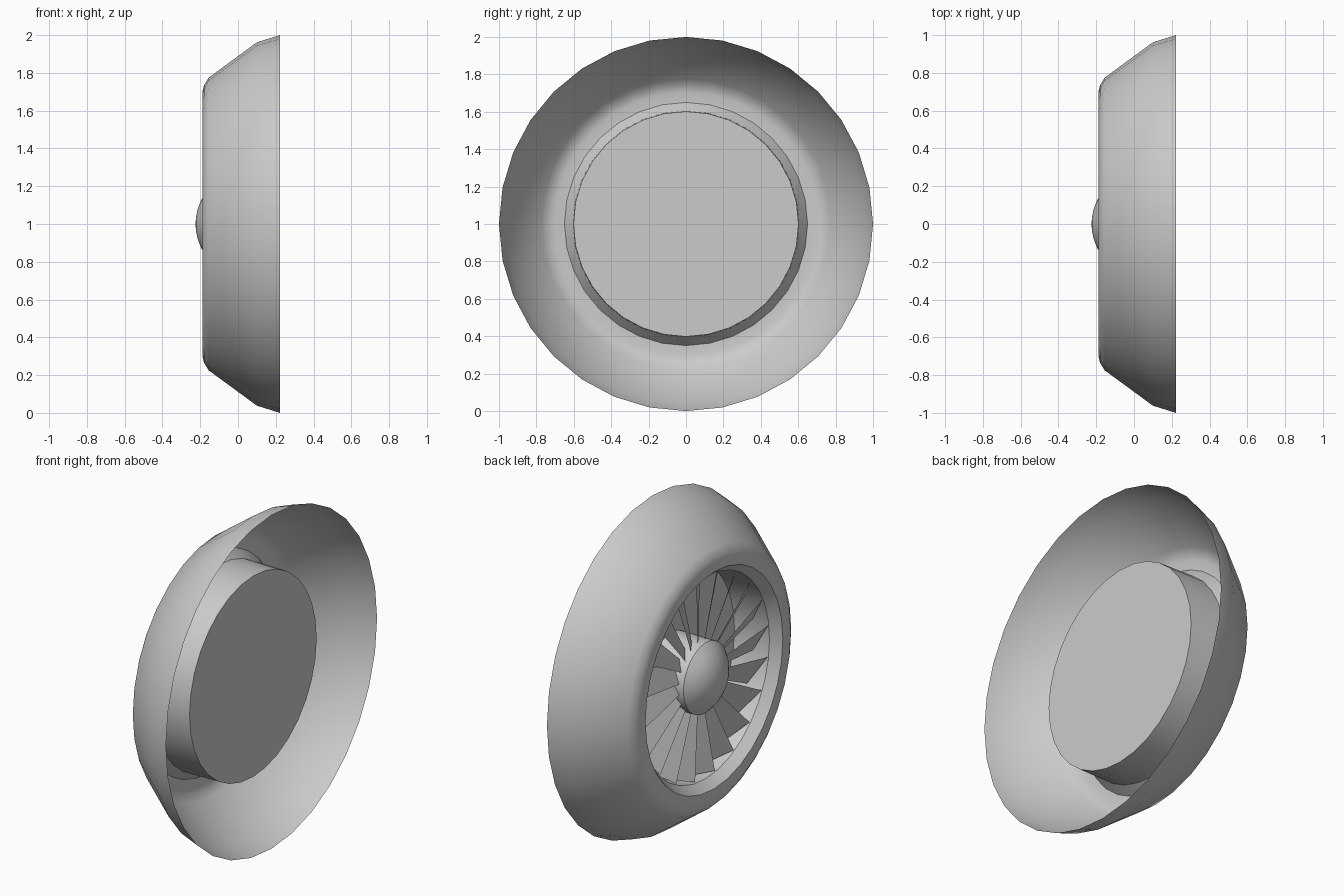
import bpy
import bmesh
from math import sin, cos, pi, radians
from mathutils import Vector

cube = bpy.data.objects.get("Cube")
if cube:
    bpy.data.objects.remove(cube, do_unlink=True)

SIDES = 32
BLADES = 20
AXIS_Z = 1.0

# single grey metal
metal = bpy.data.materials.new("light grey metal")
metal.use_nodes = True
GREY = (0.6, 0.6, 0.6, 1.0)
metal.diffuse_color = GREY
metal.node_tree.nodes["Principled BSDF"].inputs["Base Color"].default_value = GREY


def finish(name, bm, smooth=True):
    mesh = bpy.data.meshes.new(name)
    bm.to_mesh(mesh)
    bm.free()
    mesh.materials.append(metal)
    obj = bpy.data.objects.new(name, mesh)
    bpy.context.collection.objects.link(obj)
    if smooth:
        bpy.ops.object.select_all(action='DESELECT')
        obj.select_set(True)
        bpy.context.view_layer.objects.active = obj
        bpy.ops.object.shade_smooth_by_angle(angle=radians(32))
    return obj


def lathe(name, profile):
    """Turn (x, radius) points around the x axis; zero radius makes a pole."""
    bm = bmesh.new()
    rings = []
    for x, r in profile:
        if r == 0:
            rings.append([bm.verts.new((x, 0, AXIS_Z))] * SIDES)
        else:
            angles = [2 * pi * i / SIDES for i in range(SIDES)]
            rings.append([bm.verts.new((x, r * cos(a), AXIS_Z + r * sin(a)))
                          for a in angles])
    for near, far in zip(rings, rings[1:]):
        for i in range(SIDES):
            k = (i + 1) % SIDES
            corners = [near[i], far[i], far[k], near[k]]
            bm.faces.new(list(dict.fromkeys(corners)))
    return finish(name, bm)


# flared outer cowl, open on the +x side, with a flat back lip
lathe("cowl", [(0.222, 1.0), (0.1, 0.962), (-0.155, 0.775),
               (-0.18, 0.735), (-0.187, 0.705), (-0.187, 0.65)])

# intake duct closed by a flat end plate
lathe("duct", [(-0.187, 0.65), (-0.13, 0.605), (0.1, 0.602), (0.1, 0)])

# domed hub: a spherical cap on a short shaft
CAP_R, TIP_X, HUB_R = 0.28, -0.225, 0.21
cap = []
for step in range(5, 0, -1):
    r = HUB_R * step / 5
    cap.append((TIP_X + CAP_R - (CAP_R ** 2 - r ** 2) ** 0.5, r))
lathe("hub", [(0.1, HUB_R)] + cap + [(TIP_X, 0)])

# pitched fan blades widening towards the tip
bm = bmesh.new()
pitch = radians(30)
for n in range(BLADES):
    a = 2 * pi * n / BLADES
    out = Vector((0, cos(a), sin(a)))
    around = Vector((0, -sin(a), cos(a)))
    chord = Vector((1, 0, 0)) * sin(pitch) + around * cos(pitch)
    centre = Vector((-0.08, 0, AXIS_Z))
    corners = []
    for radius, half, sign in ((0.18, 0.035, -1), (0.59, 0.1, -1),
                               (0.59, 0.1, 1), (0.18, 0.035, 1)):
        corners.append(bm.verts.new(centre + out * radius + chord * half * sign))
    face = bm.faces.new(corners)
    face.normal_update()
    if face.normal.x > 0:
        face.normal_flip()
finish("fan_blades", bm, smooth=False)
